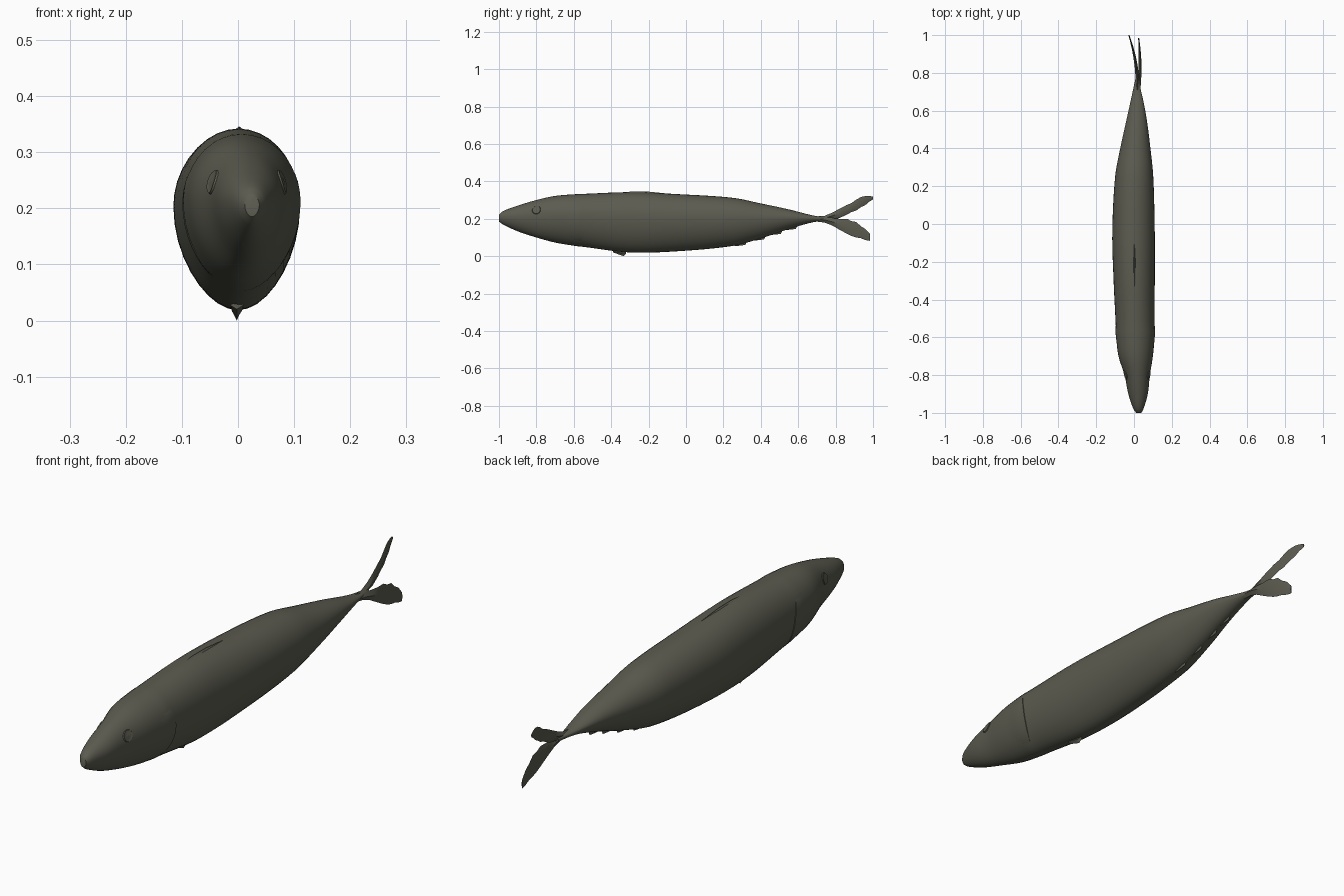
import bpy, bmesh, math
from mathutils import Vector

if "Cube" in bpy.data.objects:
    bpy.data.objects.remove(bpy.data.objects["Cube"])

skin = bpy.data.materials.new("dark olive grey")
skin.diffuse_color = (0.105, 0.105, 0.08, 1)
skin.use_nodes = True
skin.node_tree.nodes["Principled BSDF"].inputs["Base Color"].default_value = skin.diffuse_color

# Body stations: y, left x, right x, bottom z, top z
STATIONS = [
    (-1.0, 0.012, 0.038, 0.185, 0.222), (-0.98, -0.003, 0.05, 0.17, 0.24),
    (-0.9, -0.03, 0.073, 0.133, 0.27), (-0.8, -0.05, 0.084, 0.1, 0.3),
    (-0.7, -0.082, 0.1, 0.073, 0.322), (-0.58, -0.096, 0.11, 0.053, 0.332),
    (-0.55, -0.096, 0.108, 0.05, 0.333), (-0.3, -0.108, 0.11, 0.02, 0.342),
    (-0.05, -0.115, 0.11, 0.026, 0.332), (0.25, -0.1, 0.102, 0.055, 0.312),
    (0.4, -0.073, 0.087, 0.095, 0.282), (0.55, -0.04, 0.068, 0.145, 0.25),
    (0.66, -0.016, 0.048, 0.177, 0.222), (0.72, -0.003, 0.034, 0.187, 0.211),
    (0.78, 0.01, 0.026, 0.188, 0.209)]


def station(y):
    """Smoothly interpolated body measurements at y."""
    n = len(STATIONS)
    i = max(k for k in range(n - 1) if STATIONS[k][0] <= y or k == 0)
    p = [STATIONS[min(max(i + k, 0), n - 1)] for k in (-1, 0, 1, 2)]
    h = p[2][0] - p[1][0]
    t = (y - p[1][0]) / h
    out = []
    for c in range(1, 5):
        m0 = (p[2][c] - p[0][c]) / (p[2][0] - p[0][0]) * h
        m1 = (p[3][c] - p[1][c]) / (p[3][0] - p[1][0]) * h
        out.append((2*t**3 - 3*t*t + 1) * p[1][c] + (t**3 - 2*t*t + t) * m0
                   + (3*t*t - 2*t**3) * p[2][c] + (t**3 - t*t) * m1)
    return out


def skin_point(y, a, lift=0.0):
    """Point on the egg-shaped cross-section; a = 0 is right, pi/2 is top."""
    x0, x1, z0, z1 = station(y)
    zm = z0 + 0.58 * (z1 - z0)
    s, c = math.sin(a), math.cos(a)
    w = (x1 - x0) / 2 + lift
    if s < 0:
        w *= 1 - 0.1 * s * s
    z = zm + s * ((z1 - zm if s > 0 else zm - z0) + lift)
    return Vector(((x0 + x1) / 2 + w * c, y, z))


def finish(name, bm, angle=40):
    bmesh.ops.recalc_face_normals(bm, faces=bm.faces)
    me = bpy.data.meshes.new(name)
    bm.to_mesh(me)
    bm.free()
    ob = bpy.data.objects.new(name, me)
    bpy.context.collection.objects.link(ob)
    me.materials.append(skin)
    bpy.context.view_layer.objects.active = ob
    for o in bpy.context.selected_objects:
        o.select_set(False)
    ob.select_set(True)
    bpy.ops.object.shade_smooth_by_angle(angle=math.radians(angle))
    return ob


def grid(bm, rows, closed=False):
    vs = [[bm.verts.new(p) for p in r] for r in rows]
    for r0, r1 in zip(vs, vs[1:]):
        n = len(r0)
        for j in range(n if closed else n - 1):
            k = (j + 1) % n
            bm.faces.new((r0[j], r0[k], r1[k], r1[j]))
    return vs


# Body: lofted along its length, capped at snout and tail root
bm = bmesh.new()
SEG = 36
ys = [-1, -0.995, -0.988] + [-0.98 + 0.02 * i for i in range(89)]
rings = grid(bm, [[skin_point(y, 2 * math.pi * j / SEG) for j in range(SEG)]
                  for y in ys], closed=True)
bm.faces.new(rings[0])
bm.faces.new(rings[-1])
finish("body", bm, 50)

# Gill covers: thin curved flaps with a rear edge standing off the skin
for side, name in ((1, "right_gill_cover"), (-1, "left_gill_cover")):
    bm = bmesh.new()
    rows = []
    for i in range(9):
        t = i / 8
        row = []
        for j in range(13):
            e = -1.05 + 1.6 * j / 12
            y = -0.70 + t * (0.13 + 0.03 * math.cos((e + 0.25) * 1.7))
            edge = math.sin(math.pi * j / 12) ** 0.5
            a = e if side > 0 else math.pi - e
            row.append(skin_point(y, a, -0.002 + 0.005 * t * edge))
        rows.append(row)
    rows.append([p - Vector((side * 0.006, 0, 0)) for p in rows[-1]])
    grid(bm, rows)
    finish(name, bm, 30)

# Eyes: slightly raised rings around flat discs
for side, name in ((1, "right_eye"), (-1, "left_eye")):
    bm = bmesh.new()
    rows = []
    for r, lift in ((0.024, -0.001), (0.021, 0.003), (0.017, 0.0015), (0.004, 0.003)):
        row = []
        for k in range(16):
            u = 2 * math.pi * k / 16
            e = 0.38 + r * math.sin(u) / 0.085
            row.append(skin_point(-0.8 + r * math.cos(u),
                                  e if side > 0 else math.pi - e, lift))
        rows.append(row)
    vs = grid(bm, rows, closed=True)
    bm.faces.new(vs[-1])
    finish(name, bm, 30)


def fin(name, spine, thick, bend):
    """Thin fin from (y, lower z, upper z) strips; bend gives x at y."""
    bm = bmesh.new()
    rows = []
    for i, (y, za, zb) in enumerate(spine):
        w = thick * (1 - 0.75 * i / (len(spine) - 1))
        x, zm = bend(y), (za + zb) / 2
        rows.append([(x, y, za), (x + w, y, zm), (x, y, zb), (x - w, y, zm)])
    vs = grid(bm, rows, closed=True)
    bm.faces.new(vs[0])
    bm.faces.new(vs[-1])
    return finish(name, bm)


# Forked tail with ragged lobes, the upper one curling to the left
fin("upper_tail_lobe",
    [(0.68, 0.19, 0.212), (0.74, 0.193, 0.215), (0.78, 0.197, 0.232),
     (0.82, 0.204, 0.253), (0.86, 0.222, 0.274), (0.885, 0.236, 0.284),
     (0.91, 0.244, 0.302), (0.935, 0.262, 0.316), (0.96, 0.274, 0.322),
     (0.98, 0.292, 0.322), (1.0, 0.303, 0.318)], 0.011,
    lambda y: 0.018 - 0.045 * max(0, (y - 0.75) / 0.25) ** 1.8)
fin("lower_tail_lobe",
    [(0.68, 0.187, 0.21), (0.74, 0.18, 0.208), (0.78, 0.165, 0.204),
     (0.82, 0.142, 0.2), (0.86, 0.12, 0.2), (0.885, 0.108, 0.187),
     (0.91, 0.1, 0.183), (0.935, 0.096, 0.16), (0.96, 0.086, 0.145),
     (0.985, 0.082, 0.117)], 0.011,
    lambda y: 0.02 + 0.012 * math.sin((y - 0.68) * 9))

# Folded back fin, small belly fin and finlets under the tail root
fin("back_fin", [(-0.36, 0.33, 0.34), (-0.28, 0.33, 0.346), (-0.2, 0.33, 0.345),
                 (-0.1, 0.325, 0.335)], 0.014, lambda y: 0.002)
fin("belly_fin", [(-0.39, 0.02, 0.035), (-0.345, 0.004, 0.03), (-0.335, 0.0, 0.03),
                  (-0.32, 0.015, 0.03)], 0.012, lambda y: -0.002)
for i, y in enumerate((0.3, 0.4, 0.49, 0.57)):
    z = station(y)[2]
    fin("finlet_%d" % (i + 1), [(y - 0.04, z - 0.012, z + 0.015),
        (y, z - 0.008, z + 0.02), (y + 0.018, z - 0.005, z + 0.025),
        (y + 0.025, z + 0.012, z + 0.03)], 0.008,
        lambda v: 0.005 + 0.01 * max(0, v - 0.25))
